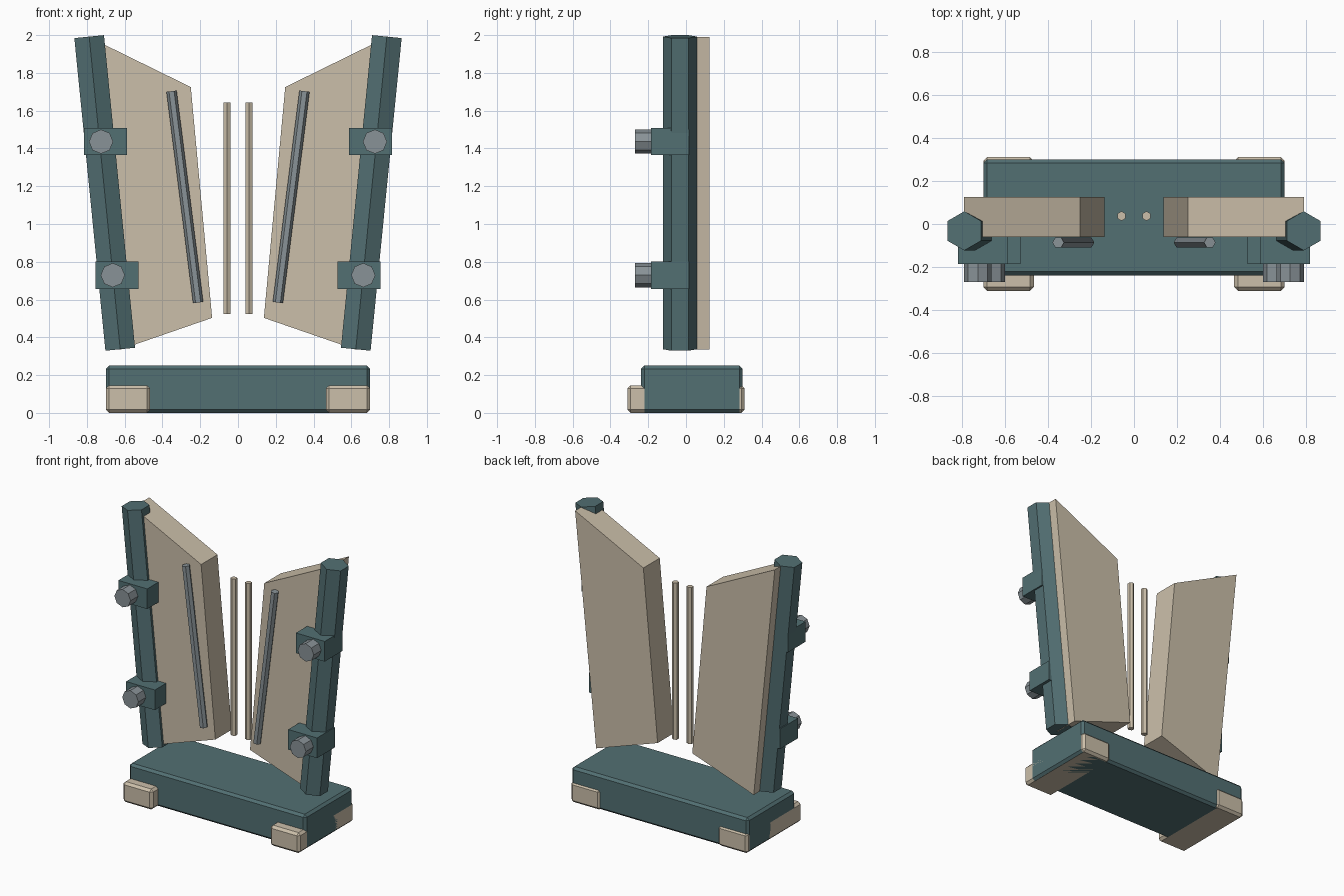
import bpy, bmesh, math
from mathutils import Vector, Matrix

if "Cube" in bpy.data.objects:
    bpy.data.objects.remove(bpy.data.objects["Cube"])


def material(name, rgb):
    m = bpy.data.materials.new(name)
    m.diffuse_color = (*rgb, 1)
    m.use_nodes = True
    m.node_tree.nodes["Principled BSDF"].inputs["Base Color"].default_value = m.diffuse_color
    return m


TEAL = material("teal_paint", (0.085, 0.16, 0.17))
CREAM = material("cream", (0.60, 0.52, 0.40))
STEEL = material("steel", (0.25, 0.29, 0.31))


def finish(name, bm, mat):
    bmesh.ops.recalc_face_normals(bm, faces=bm.faces)
    me = bpy.data.meshes.new(name)
    bm.to_mesh(me)
    bm.free()
    ob = bpy.data.objects.new(name, me)
    bpy.context.collection.objects.link(ob)
    me.materials.append(mat)
    return ob


def box(name, lo, hi, mat, bevel=0):
    lo, hi = Vector(lo), Vector(hi)
    bm = bmesh.new()
    bmesh.ops.create_cube(bm, size=1, matrix=Matrix.Translation((lo + hi) / 2)
                          @ Matrix.Diagonal((*(hi - lo), 1)))
    ob = finish(name, bm, mat)
    if bevel:
        mod = ob.modifiers.new("chamfer", 'BEVEL')
        mod.width, mod.segments = bevel, 1
    return ob


def rod(name, a, b, radius, sides, mat, spin=0):
    """Prism from a to b; the frame keeps world Y (or Z for rods along Y) as reference."""
    a, b = Vector(a), Vector(b)
    w = (b - a).normalized()
    ref = Vector((0, 0, 1)) if abs(w.y) > 0.9 else Vector((0, 1, 0))
    u = ref.cross(w).normalized()
    v = w.cross(u)
    rot = Matrix((u, v, w)).transposed().to_4x4()
    bm = bmesh.new()
    ends = []
    for p in (a, b):
        ring = []
        for i in range(sides):
            t = spin + math.tau * i / sides
            ring.append(bm.verts.new(p + rot @ Vector((radius * math.cos(t), radius * math.sin(t), 0))))
        bm.faces.new(ring)
        ends.append(ring)
    for i in range(sides):
        j = (i + 1) % sides
        bm.faces.new((ends[0][i], ends[0][j], ends[1][j], ends[1][i]))
    return finish(name, bm, mat)


def slab(name, outline, y0, y1, mat):
    bm = bmesh.new()
    f = bm.faces.new([bm.verts.new((x, y0, z)) for x, z in outline])
    ext = bmesh.ops.extrude_face_region(bm, geom=[f], use_keep_orig=True)
    moved = [g for g in ext["geom"] if isinstance(g, bmesh.types.BMVert)]
    bmesh.ops.translate(bm, verts=moved, vec=(0, y1 - y0, 0))
    return finish(name, bm, mat)


# Base block
box("base", (-0.70, -0.238, 0.0), (0.70, 0.30, 0.25), TEAL, 0.017)

PANEL = [(0.79, 1.99), (0.25, 1.725), (0.137, 0.503), (0.6235, 0.335)]

for s, side in ((-1, "left"), (1, "right")):
    # Foot bar running front to back
    x0, x1 = sorted((s * 0.465, s * 0.70))
    box(f"foot_{side}", (x0, -0.31, 0), (x1, 0.31, 0.146), CREAM, 0.017)
    # Leaning hexagonal post
    rod(f"post_{side}", (s * 0.6235, -0.032, 0.337), (s * 0.788, -0.032, 1.992),
        0.091, 6, TEAL, math.pi / 6)
    # Side panel with its inset steel strip
    slab(f"panel_{side}", [(s * x, z) for x, z in PANEL], -0.06, 0.125, CREAM)
    rod(f"panel_strip_{side}", (s * 0.211, -0.086, 0.584), (s * 0.352, -0.086, 1.703),
        0.027, 6, STEEL)
    # Thin upright rod in the middle gap
    rod(f"centre_rod_{side}", (s * 0.058, 0.037, 0.523), (s * 0.058, 0.037, 1.643),
        0.022, 6, CREAM, math.pi / 6)
    # Clamps on the post, each with a bolt
    for level, xc, xb, z in (("lower", 0.6415, 0.663, 0.729), ("upper", 0.7025, 0.725, 1.436)):
        box(f"clamp_{level}_{side}", (s * xc - 0.114, -0.186, z - 0.072),
            (s * xc + 0.114, 0.015, z + 0.072), TEAL)
        rod(f"bolt_{level}_{side}", (s * xb, -0.27, z), (s * xb, -0.14, z), 0.064, 8, STEEL)
